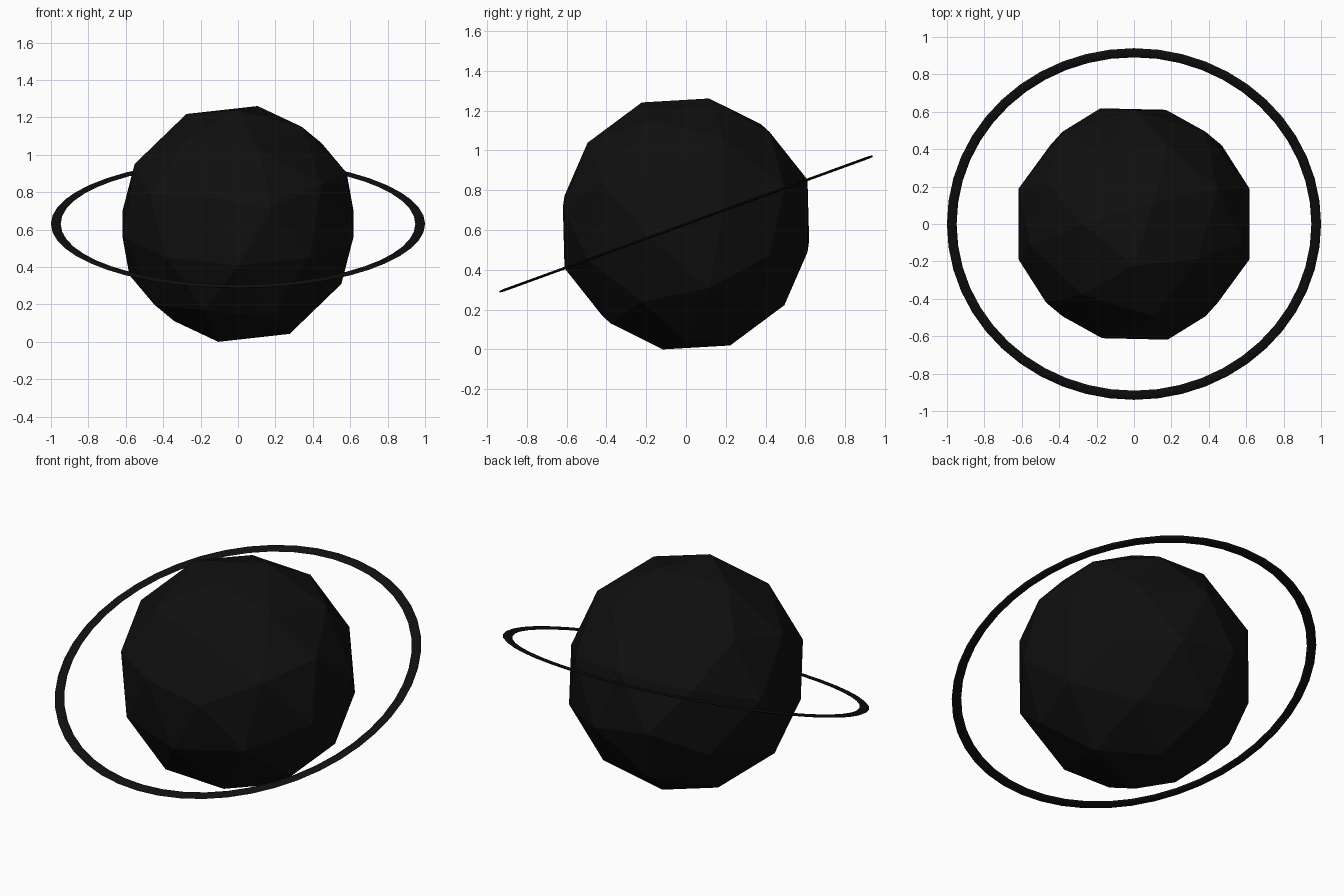
import bpy
from math import radians, sin, cos

if "Cube" in bpy.data.objects:
    bpy.data.objects.remove(bpy.data.objects["Cube"])

R = 0.6495                 # planet radius
TILT = radians(20)         # shared axial tilt
CENTRE = (0, 0, 0.9704 * R)

black = bpy.data.materials.new("black")
black.diffuse_color = (0.005, 0.005, 0.005, 1)
black.use_nodes = True
black.node_tree.nodes["Principled BSDF"].inputs["Base Color"].default_value = black.diffuse_color


def finish(name, scale=(1, 1, 1)):
    ob = bpy.context.object
    ob.name = name
    ob.scale = scale
    ob.data.materials.append(black)
    return ob


# Faceted planet, pole vertex leaning towards the front
bpy.ops.mesh.primitive_ico_sphere_add(subdivisions=2, radius=R, location=CENTRE,
                                      rotation=(TILT, 0, 0))
finish("planet")

# Thin flattened ring around the planet's equator
bpy.ops.mesh.primitive_torus_add(major_radius=1.5 * R, minor_radius=0.04 * R,
                                 major_segments=48, minor_segments=8,
                                 location=CENTRE, rotation=(TILT, 0, 0))
finish("planet_ring", (1, 1, 0.25))
